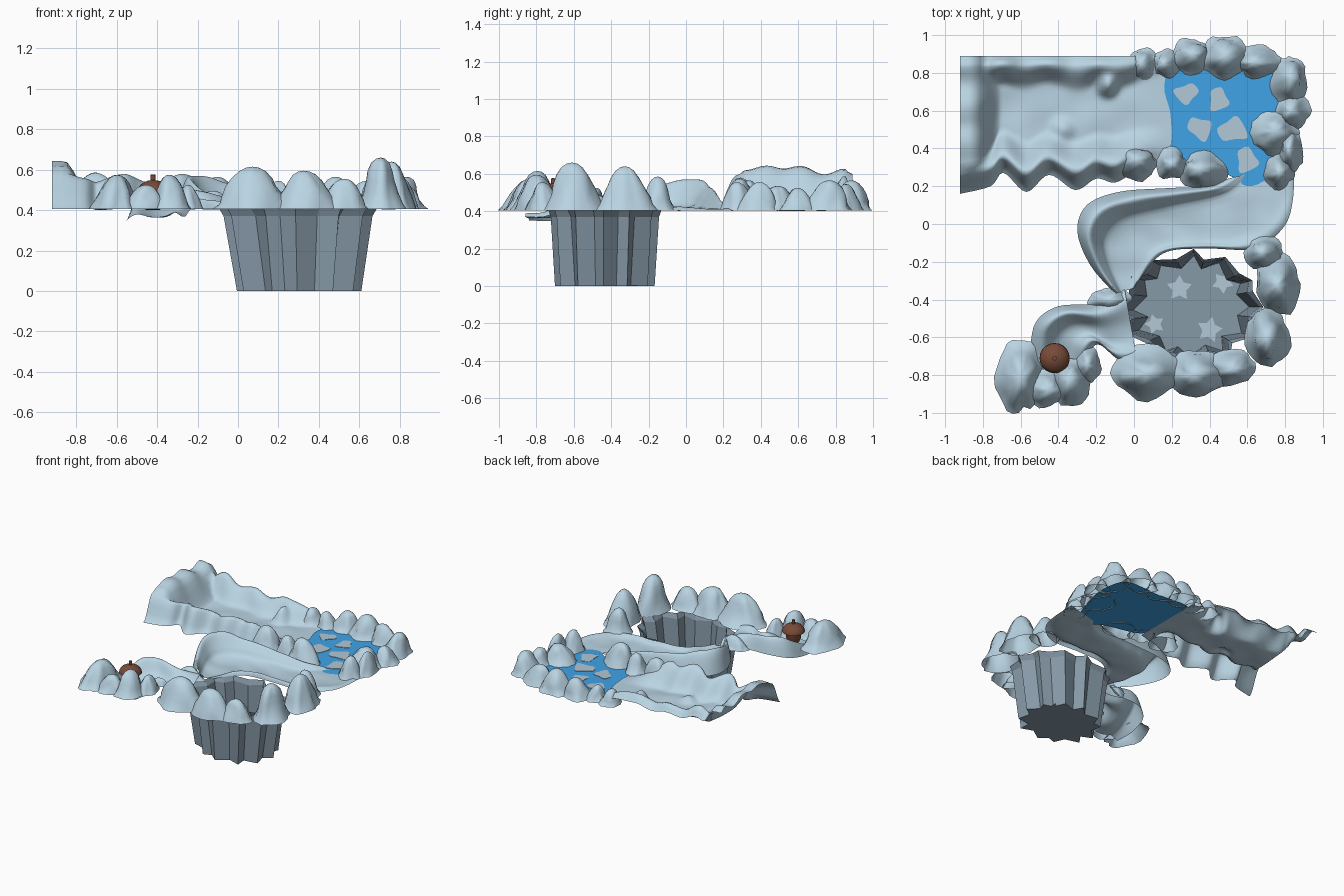
import bpy, bmesh, math, random
from mathutils import Vector, noise

if "Cube" in bpy.data.objects:
    bpy.data.objects.remove(bpy.data.objects["Cube"])

random.seed(4)
BASE = 0.405


def material(name, col):
    m = bpy.data.materials.new(name)
    m.diffuse_color = (*col, 1)
    m.use_nodes = True
    m.node_tree.nodes["Principled BSDF"].inputs["Base Color"].default_value = m.diffuse_color
    return m


snow_mat = material("snow", (.49, .66, .77))
ice_mat = material("ice", (.45, .58, .67))
pit_mat = material("pit_stone", (.24, .32, .39))
water_mat = material("water", (.05, .37, .8))
nut_mat = material("nut_brown", (.19, .07, .04))


def make(name, verts, faces, mat=snow_mat, smooth=True):
    me = bpy.data.meshes.new(name)
    me.from_pydata([tuple(v) for v in verts], [], faces)
    ob = bpy.data.objects.new(name, me)
    bpy.context.collection.objects.link(ob)
    bm = bmesh.new()
    bm.from_mesh(me)
    bmesh.ops.remove_doubles(bm, verts=bm.verts, dist=1e-5)
    bm.to_mesh(me)
    bm.free()
    for p in me.polygons:
        p.use_smooth = smooth
    me.materials.append(mat)
    return ob


def grid_faces(rows, cols, wrap=False):
    n = cols if wrap else cols - 1
    return [(i * cols + j, i * cols + (j + 1) % cols,
             (i + 1) * cols + (j + 1) % cols, (i + 1) * cols + j)
            for i in range(rows - 1) for j in range(n)]


def spline(pts, sub, closed=False):
    pts = [Vector(p) for p in pts]
    n, out = len(pts), []
    get = lambda i: pts[i % n] if closed else pts[min(max(i, 0), n - 1)]
    for i in range(n if closed else n - 1):
        a, b, c, d = (get(i + k) for k in (-1, 0, 1, 2))
        for s in range(sub):
            t = s / sub
            out.append(0.5 * (2 * b + (c - a) * t + (2 * a - 5 * b + 4 * c - d) * t ** 2
                              + (3 * b - a - 3 * c + d) * t ** 3))
    return out if closed else out + [pts[-1]]


def rail_path(name, left, right, profile, bank):
    """Sheet between two rails; profile = (across, height), bank scales height along the path."""
    L, R = spline(left, 5), spline(right, 5)
    B = spline([(b, 0, 0) for b in bank], 5)
    prof = spline([(t, h, 0) for t, h in profile], 4)
    verts = []
    for l, r, b in zip(L, R, B):
        for p in prof:
            v = l.lerp(r, p.x)
            v.z += p.y * b.x + 0.014 * noise.noise(v * 8) * max(0, min(1, 8 * p.x * (1 - p.x)))
            verts.append(v)
    return make(name, verts, grid_faces(len(L), len(prof)))


def rocks(name, items):
    """Open-bottomed snow mounds: centre x, y, half widths, height."""
    prof = [(1.08, 0), (.95, .12), (.82, .32), (.68, .54), (.53, .74), (.36, .9), (.17, .98), (0, 1)]
    n, verts, faces = 24, [], []
    for cx, cy, rx, ry, h in items:
        o, k = len(verts), random.uniform(0, 50)
        lx, ly = random.uniform(-.2, .2), random.uniform(-.12, .12)
        for r, z in prof:
            for j in range(n):
                a = 2 * math.pi * j / n
                c, s = math.cos(a), math.sin(a)
                w = r * (1 + .24 * noise.noise(Vector((c * 1.4 + k, s * 1.4, z * 1.5)))
                         + .1 * noise.noise(Vector((c * 3 + k, s * 3, z * 3))))
                verts.append((cx + rx * (w * c + lx * z), cy + ry * (w * s + ly * z), BASE + h * z))
        faces += [tuple(o + i for i in f) for f in grid_faces(len(prof), n, True)]
    return make(name, verts, faces)


def plates(name, items, z, radii, sub):
    """Flat thin slabs: centre x, y, size, rotation."""
    verts, faces = [], []
    for cx, cy, r, rot in items:
        m = len(radii)
        ring = [(r * k * math.cos(rot + 2 * math.pi * i / m),
                 r * k * math.sin(rot + 2 * math.pi * i / m), 0) for i, k in enumerate(radii)]
        ring = spline(ring, sub, True)
        o, n = len(verts), len(ring)
        verts += [(cx + p.x, cy + p.y, zz) for zz in (z - .003, z) for p in ring]
        faces += [tuple(o + i for i in f) for f in grid_faces(2, n, True)]
        faces.append(tuple(range(o + n, o + 2 * n)))
    return make(name, verts, faces, ice_mat, False)


def smooth01(t):
    t = min(max(t, 0), 1)
    return t * t * (3 - 2 * t)


# Upper snow valley with end wall and scalloped front bank
edge = spline([(-.92, .16, 0), (-.76, .20, 0), (-.69, .27, 0), (-.57, .17, 0), (-.45, .26, 0),
               (-.31, .18, 0), (-.2, .24, 0), (-.1, .22, 0), (.02, .28, 0), (.21, .33, 0)], 6)
verts, cols = [], 36
for e in edge:
    for j in range(cols):
        v = j / (cols - 1)
        x, y = e.x, e.y + (.89 - e.y) * v
        fade = smooth01((.2 - x) / .3)
        peak = .14 + (.25 - e.y) * .5 + .04 * noise.noise(Vector((x * 7, 2, 0)))
        front = peak * smooth01(v / .15) * (1 - smooth01((v - .13) / .25))
        start = .74 + .1 * noise.noise(Vector((x * 5, 4, 4)))
        back = (.13 + .1 * noise.noise(Vector((x * 5, 7, 0)))) * smooth01((v - start) / .2)
        back *= 1 - .4 * smooth01((v - .93) / .07)
        wall = (.22 + .07 * noise.noise(Vector((y * 6, 3, 1)))) * (1 - smooth01((x + .86) / .16))
        wall *= smooth01(v / .2) * (1 - .2 * smooth01((v - .93) / .07))
        z = max(wall, (front + back) * fade)
        for bx, by, br, bh in ((-.14, .73, .08, .1), (-.38, .5, .09, .04)):
            z += bh * (1 - smooth01(math.hypot(x - bx, y - by) / br))
        z += .014 * noise.noise(Vector((x * 6, y * 6, 0))) * min(1, 10 * v) * fade
        verts.append((x, y, BASE + z))
make("upper_valley", verts, grid_faces(len(edge), cols))

# Middle path curling from the pool to the pit
Z = BASE
rail_path("middle_path",
          [(.5, .24, Z), (.38, .2, Z), (.18, .19, Z), (-.08, .17, Z), (-.25, .1, Z), (-.3, -.04, Z),
           (-.23, -.22, Z), (-.1, -.37, Z)],
          [(.85, .33, Z), (.84, .12, Z), (.79, -.02, Z), (.64, -.13, Z), (.4, -.13, Z), (.2, -.14, Z),
           (.1, -.2, Z), (0, -.34, Z)],
          [(0, 0), (.06, .75), (.13, 1), (.24, .5), (.36, .1), (.8, .05), (.94, .2), (1, 0)],
          [.02, .05, .08, .12, .165, .16, .1, .06])

# Lower path leading to the nut
rail_path("lower_path",
          [(-.05, -.34, Z), (-.2, -.42, Z), (-.4, -.435, Z), (-.52, -.52, .38), (-.55, -.68, .35),
           (-.55, -.84, .35)],
          [(.02, -.74, Z), (-.08, -.72, Z), (-.18, -.64, Z), (-.23, -.67, Z), (-.26, -.76, .37),
           (-.28, -.86, .37)],
          [(0, 0), (.1, .8), (.22, 1), (.45, .25), (.7, .1), (.88, .45), (1, 0)],
          [.05, .09, .11, .12, .06, .03])

# Zigzag pit with tapered walls, thin lip and closed floor
n = 24
verts = []
for z, cx, rx, ry, inner in ((.405, .30, .385, .30, .88), (.37, .30, .365, .288, .84),
                             (0, .305, .305, .265, .8)):
    for i in range(n):
        a = 2 * math.pi * (i + .22 * math.sin(i * 1.7)) / n
        k = (1 if i % 2 == 0 else inner) * (1 + .03 * math.sin(i * 2.3))
        verts.append((cx + rx * k * math.cos(a), -.44 + ry * k * math.sin(a), z))
make("pit", verts, grid_faces(3, n, True) + [tuple(range(2 * n, 3 * n))], pit_mat, False)
plates("pit_stars", [(.24, -.34, .07, .3), (.47, -.31, .06, 1), (.11, -.53, .055, .6),
                     (.4, -.56, .07, .1)], .006, [1, .55] * 5, 1)

# Water pool and drifting ice
pool = spline([(.19, .6, 0), (.16, .73, 0), (.22, .84, 0), (.48, .83, 0), (.76, .83, 0), (.82, .64, 0),
               (.78, .42, 0), (.71, .25, 0), (.6, .2, 0), (.5, .26, 0), (.22, .34, 0), (.2, .49, 0)], 4, True)
make("pool", [(p.x, p.y, .41) for p in pool], [tuple(range(len(pool)))], water_mat, False)
plates("ice_floes", [(.28, .69, .065, .2), (.45, .66, .065, 1.4), (.35, .51, .07, 2.3),
                     (.52, .5, .08, 3.1), (.6, .34, .07, 1.5)], .414, [1, .95, .65, 1.15, .8, .95, .6], 3)

# Rocks round the pool
rocks("pool_rocks", [(.05, .85, .07, .08, .11), (.17, .85, .07, .07, .11), (.30, .89, .1, .09, .14),
                     (.48, .89, .12, .11, .16), (.66, .86, .12, .08, .14), (.82, .76, .09, .13, .16),
                     (.84, .6, .085, .09, .12), (.74, .48, .12, .11, .13), (.83, .39, .06, .11, .15),
                     (.77, .28, .08, .09, .15), (.37, .28, .12, .09, .17), (.2, .32, .08, .08, .14),
                     (.01, .33, .11, .09, .16)])
# Rocks round the pit
rocks("pit_rocks", [(.07, -.79, .18, .13, .21), (.33, -.79, .15, .11, .19), (.51, -.76, .12, .09, .15),
                    (.70, -.6, .11, .15, .255), (.76, -.32, .11, .15, .235), (.69, -.15, .1, .09, .18),
                    (-.13, -.4, .1, .06, .09)])
# Rocks round the nut
rocks("nut_rocks", [(-.61, -.81, .11, .18, .17), (-.47, -.87, .1, .09, .12), (-.33, -.84, .1, .12, .17),
                    (-.24, -.74, .06, .09, .12)])

# Nut with cap and stem
prof = [(0, .40), (.035, .402), (.05, .43), (.056, .488), (.08, .488), (.078, .505), (.06, .528),
        (.03, .545), (.012, .548), (.012, .575), (0, .577)]
m = 20
verts = [(-.42 + r * math.cos(2 * math.pi * j / m), -.71 + r * math.sin(2 * math.pi * j / m), z)
         for r, z in prof for j in range(m)]
nut = make("nut", verts, grid_faces(len(prof), m, True), nut_mat)
bpy.context.view_layer.objects.active = nut
nut.select_set(True)
bpy.ops.object.shade_smooth_by_angle(angle=math.radians(40))
